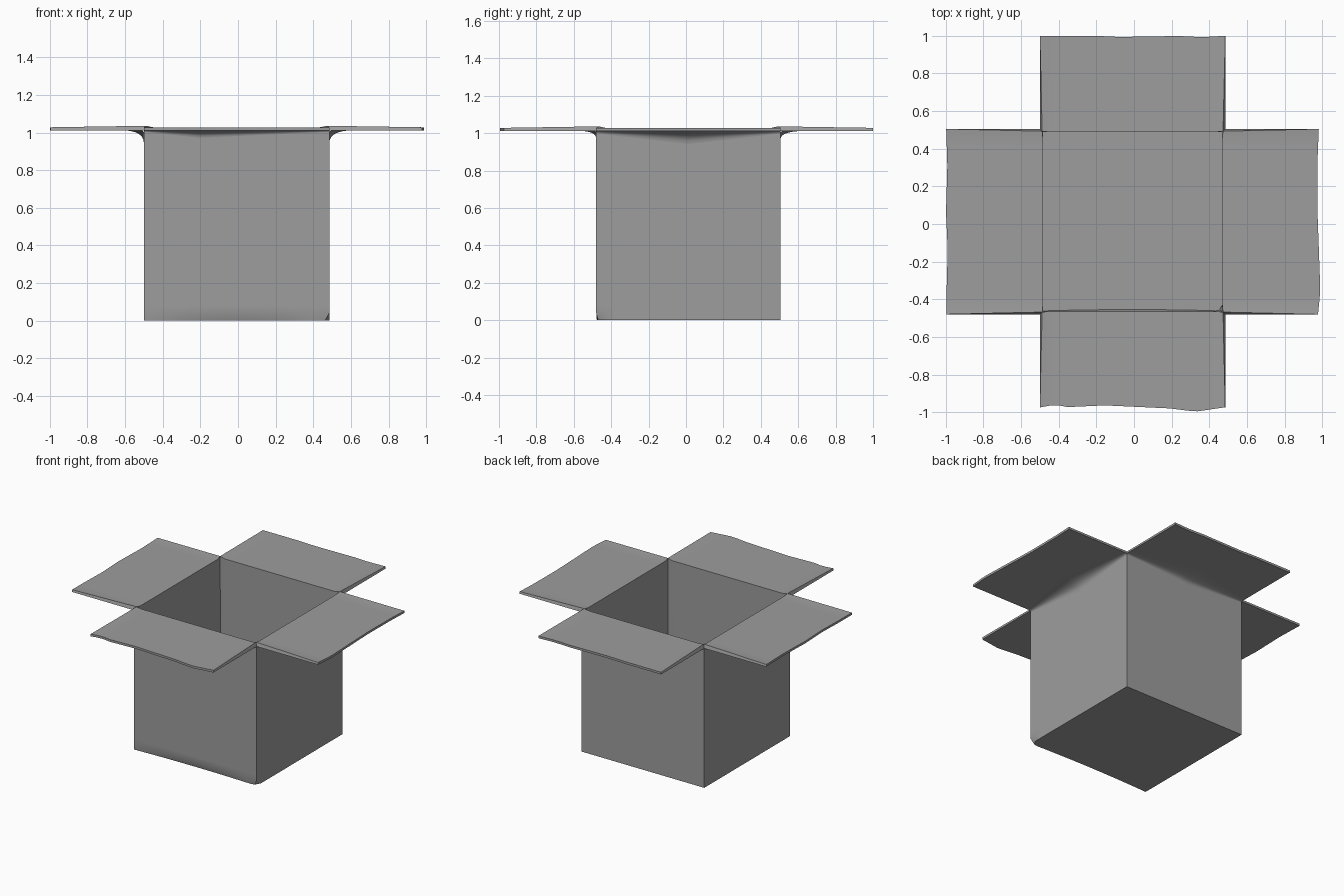
import bpy, bmesh, math
from mathutils import Vector

if "Cube" in bpy.data.objects:
    bpy.data.objects.remove(bpy.data.objects["Cube"])

CENTRE = Vector((-0.0075, 0.0125, 0))
HALF = 0.4925      # half width of the box
TOP = 1.012        # underside of the flaps
N = 20             # columns per side
UP = Vector((0, 0, 1))

GREY = bpy.data.materials.new("dark_grey_card")
GREY.diffuse_color = (0.34, 0.34, 0.34, 1)
GREY.use_nodes = True
GREY.node_tree.nodes["Principled BSDF"].inputs["Base Color"].default_value = GREY.diffuse_color

# per side: outward direction, fold depth, fold width, fold apex, ragged flap ends (along, reach)
SIDES = {
    "front": ((0, -1, 0), 0.040, 0.10, -0.4,
              [(-1, .975), (-.84, .96), (-.7, .973), (-.3, .964), (.4, .98), (.68, .997), (1, .974)]),
    "right": ((1, 0, 0), 0.070, 0.13, 0.0,
              [(-1, .978), (-.75, .99), (-.5, .986), (0, .977), (.2, .974), (.7, .976), (1, .982)]),
    "back": ((0, 1, 0), 0.045, 0.14, 0.0,
             [(-1, 1.0), (-.75, .993), (-.5, .999), (.15, .994), (.4, 1.0), (1, 1.0)]),
    "left": ((-1, 0, 0), 0.070, 0.12, 0.0,
             [(-1, .998), (-.6, .992), (-.1, .999), (.3, .99), (.75, .996), (1, .996)]),
}


def lerp_list(pts, u):
    for (a, va), (b, vb) in zip(pts, pts[1:]):
        if u <= b:
            return va + (vb - va) * (u - a) / (b - a)
    return pts[-1][1]


def add_sheet(bm, columns):
    rows = [[bm.verts.new(p) for p in col] for col in columns]
    for a, b in zip(rows, rows[1:]):
        for j in range(len(a) - 1):
            bm.faces.new((a[j], b[j], b[j + 1], a[j + 1]))


def finish(bm, name, thickness=0):
    bmesh.ops.remove_doubles(bm, verts=bm.verts, dist=0.0002)
    me = bpy.data.meshes.new(name)
    bm.to_mesh(me)
    bm.free()
    me.materials.append(GREY)
    ob = bpy.data.objects.new(name, me)
    bpy.context.collection.objects.link(ob)
    bpy.ops.object.select_all(action='DESELECT')
    ob.select_set(True)
    bpy.context.view_layer.objects.active = ob
    if thickness:
        solid = ob.modifiers.new("Thickness", 'SOLIDIFY')
        solid.thickness = thickness
        solid.offset = -1
        solid.use_even_offset = True
        bpy.ops.object.modifier_apply(modifier=solid.name)
    bpy.ops.object.shade_smooth_by_angle(angle=math.radians(32))
    return ob


US = [-1 + 2 * i / N for i in range(N + 1)]
box = bmesh.new()
floor_loop = []
for name, (out, depth, width, apex, ragged) in SIDES.items():
    out = Vector(out)
    along = UP.cross(out)

    def point(u, r, z):
        return CENTRE + along * (u * HALF) + out * (HALF + r) + UP * z

    # wall and flap as one bent sheet
    edge = out.dot(CENTRE) + HALF
    add_sheet(box, [[point(u, 0, z) for z in (0, 0.04, 0.08, TOP)]
                    + [point(u, lerp_list(ragged, u) - edge, TOP)] for u in US])
    floor_loop += [point(u, 0, 0) for u in US[:-1]]

    # curved fold under the flap, deepest at the apex
    fold = bmesh.new()
    cols = []
    for u in US:
        s = (1 - u) / (1 - apex) if u > apex else (1 + u) / (1 + apex)
        s = 0.2 + 0.8 * s
        ts = [k / 8 for k in range(9)]
        cols.append([point(u, width * s * t * t, TOP - depth * s * (1 - t) ** 2) for t in ts])
    add_sheet(fold, cols)
    finish(fold, name + "_flap_fold")

# floor
box.faces.new([box.verts.new(p) for p in reversed(floor_loop)])
bmesh.ops.remove_doubles(box, verts=box.verts, dist=0.0002)

# worn bottom front edge and crushed corner
for v in box.verts:
    if v.co.z < 0.01 and v.co.y < -0.475:
        u = (v.co.x - CENTRE.x) / HALF
        v.co.y += 0.003 + 0.011 * (1 - u * u)
        if u > 0.99:
            v.co.x -= 0.022
            v.co.y += 0.008

finish(box, "open_box", thickness=0.016)
